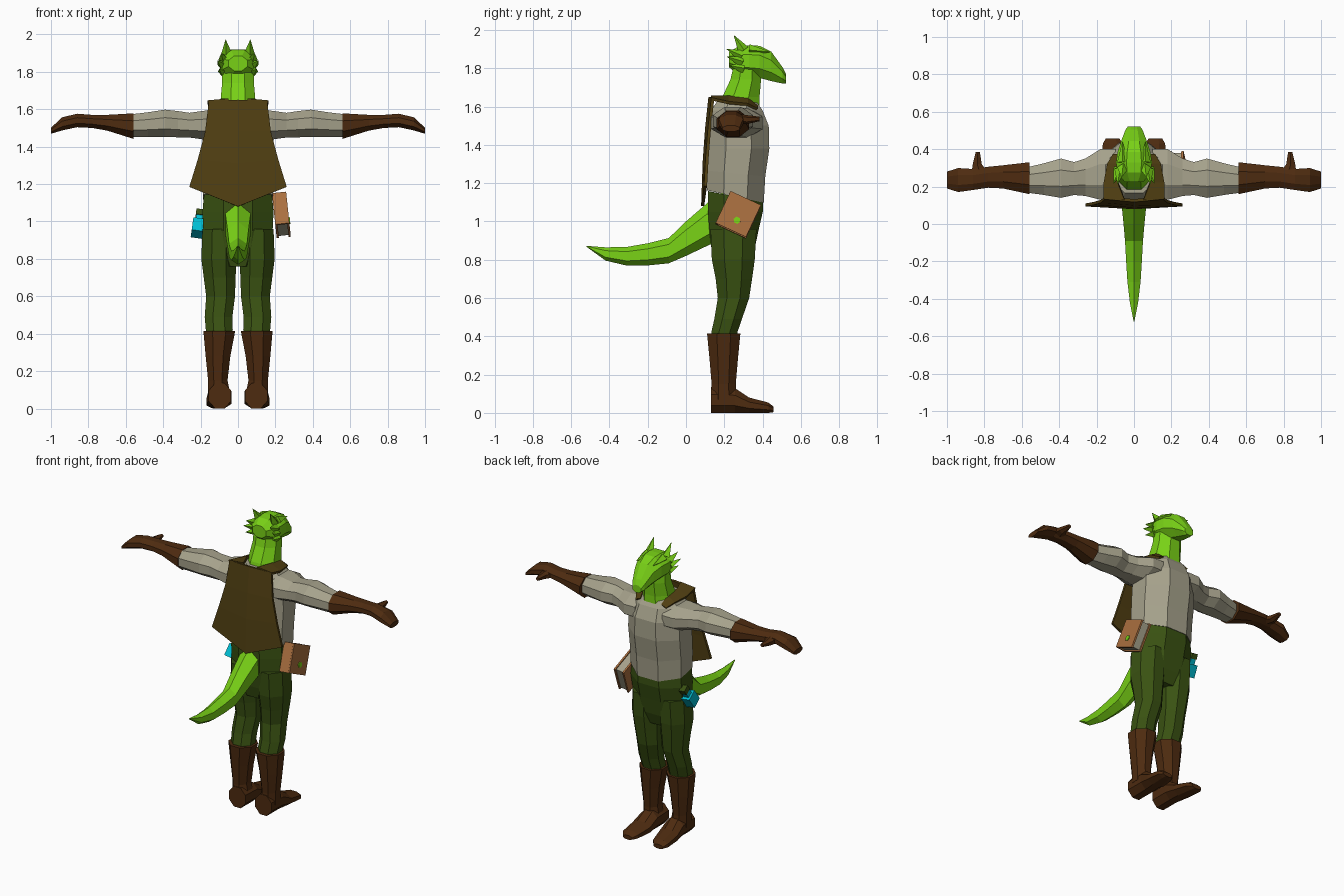
import bpy, bmesh, math
from mathutils import Vector, Matrix

if "Cube" in bpy.data.objects:
    bpy.data.objects.remove(bpy.data.objects["Cube"])

def material(name, rgb):
    m = bpy.data.materials.new(name)
    m.diffuse_color = (*rgb, 1)
    m.use_nodes = True
    m.node_tree.nodes["Principled BSDF"].inputs["Base Color"].default_value = m.diffuse_color
    return m

GREEN = material("scale green", (.19, .64, .008))
SHIRT = material("linen grey", (.38, .36, .26))
LEATHER = material("dark leather", (.075, .024, .005))
CLOTH = material("olive brown cloth", (.082, .05, .006))
TROUSER = material("forest green", (.042, .085, .006))
COVER = material("tan book cover", (.40, .16, .05))
CYAN = material("cyan glass", (0, .52, .66))

def finish(name, bm, mat, mirror=False):
    bmesh.ops.recalc_face_normals(bm, faces=bm.faces)
    me = bpy.data.meshes.new(name)
    bm.to_mesh(me)
    bm.free()
    me.materials.append(mat)
    ob = bpy.data.objects.new(name, me)
    bpy.context.collection.objects.link(ob)
    if mirror:
        ob.modifiers.new("mirror", 'MIRROR')
    return ob

def loft(name, axis, rings, mat, mirror=False, n=8, slopes=None):
    """Skin rings of (position along axis, centre u, centre v, radius u, radius v)."""
    bm = bmesh.new()
    k = 1 / math.cos(math.pi / n)
    loops = []
    for i, (p, cu, cv, ru, rv) in enumerate(rings):
        s = slopes[i] if slopes else 0
        loop = []
        for j in range(n):
            a = (j + .5) * 2 * math.pi / n
            du, dv = ru * k * math.cos(a), rv * k * math.sin(a)
            u, v, w = cu + du, cv + dv, p + s * dv
            co = {'z': (u, v, w), 'x': (w, u, v), 'y': (u, w, v)}[axis]
            loop.append(bm.verts.new(co))
        loops.append(loop)
    for a, b in zip(loops, loops[1:]):
        for j in range(n):
            bm.faces.new((a[j], a[(j + 1) % n], b[(j + 1) % n], b[j]))
    bm.faces.new(loops[0])
    bm.faces.new(loops[-1])
    return finish(name, bm, mat, mirror)

def sheet(name, rows, mat, thick, mirror=False):
    bm = bmesh.new()
    vs = [[bm.verts.new(p) for p in r] for r in rows]
    for a, b in zip(vs, vs[1:]):
        for j in range(len(a) - 1):
            bm.faces.new((a[j], a[j + 1], b[j + 1], b[j]))
    ob = finish(name, bm, mat, mirror)
    s = ob.modifiers.new("thickness", 'SOLIDIFY')
    s.thickness, s.offset = thick, 0
    return ob

def spike(name, base, tip, r, mat):
    base, tip = Vector(base), Vector(tip)
    d = tip - base
    bm = bmesh.new()
    rot = d.to_track_quat('Z', 'Y').to_matrix().to_4x4()
    bmesh.ops.create_cone(bm, cap_ends=True, segments=4, radius1=r, radius2=.001,
                          depth=d.length, matrix=Matrix.Translation((base + tip) / 2) @ rot)
    return finish(name, bm, mat, True)

def box(name, frame, centre, size, mat):
    bm = bmesh.new()
    bmesh.ops.create_cube(bm, size=1, matrix=frame @ Matrix.Translation(centre)
                          @ Matrix.Diagonal((*size, 1)))
    return finish(name, bm, mat)

# Shirt and sleeves
loft("shirt", 'z', [(1.13, 0, .258, .187, .148), (1.25, 0, .262, .19, .152),
                    (1.38, 0, .275, .192, .16), (1.5, 0, .275, .185, .157),
                    (1.58, 0, .265, .165, .135), (1.63, 0, .265, .115, .10)],
     SHIRT, slopes=[-.22, -.1, 0, 0, 0, 0])
loft("sleeve", 'x', [(.10, .27, 1.515, .13, .08), (.18, .265, 1.515, .135, .077),
                     (.26, .25, 1.515, .10, .066), (.32, .243, 1.52, .088, .07),
                     (.39, .245, 1.525, .105, .073), (.48, .24, 1.518, .085, .066),
                     (.58, .235, 1.512, .066, .06)], SHIRT, True)

# Gloves with thumb
loft("glove", 'x', [(.56, .245, 1.51, .085, .068), (.70, .252, 1.528, .062, .042),
                    (.78, .25, 1.535, .056, .035), (.86, .238, 1.54, .056, .036),
                    (.94, .235, 1.522, .064, .035), (1.0, .235, 1.485, .045, .016)],
     LEATHER, True)
loft("thumb", 'y', [(.26, .82, 1.535, .05, .024), (.32, .838, 1.532, .024, .02),
                    (.385, .835, 1.535, .011, .01)], LEATHER, True, n=6)

# Trousers
loft("trouser_hips", 'z', [(.76, 0, .24, .10, .085), (.84, 0, .245, .165, .11),
                           (.95, 0, .25, .185, .128), (1.05, 0, .258, .19, .143),
                           (1.13, 0, .258, .182, .143)], TROUSER,
     slopes=[0, 0, 0, 0, -.2])
loft("trouser_leg", 'z', [(.38, .1, .2, .065, .065), (.42, .1, .2, .072, .068),
                          (.49, .104, .22, .074, .072), (.60, .093, .248, .077, .082),
                          (.70, .098, .25, .085, .095), (.80, .102, .247, .094, .112),
                          (.96, .1, .248, .09, .12)], TROUSER, True)

# Boots
loft("boot_shaft", 'z', [(.07, .1, .197, .06, .064), (.15, .108, .197, .052, .063),
                         (.28, .107, .197, .066, .074), (.415, .1, .197, .085, .087)],
     LEATHER, True)
loft("boot_foot", 'y', [(.13, .097, .068, .06, .068), (.255, .097, .065, .062, .065),
                        (.33, .102, .04, .066, .04), (.43, .112, .027, .055, .027),
                        (.458, .115, .018, .035, .014)], LEATHER, True)

# Tail
loft("tail", 'y', [(.20, 0, 1.03, .07, .11), (.12, 0, .99, .068, .098),
                   (0, 0, .91, .056, .078), (-.09, 0, .847, .048, .057),
                   (-.2, 0, .828, .042, .05), (-.31, 0, .818, .035, .042),
                   (-.42, 0, .83, .022, .03), (-.52, 0, .87, .002, .002)], GREEN, n=6)

# Cape hanging down the back, and its shoulder flaps
rows = []
for w, y, ze, zc in ((.155, .135, 1.645, 1.65), (.175, .117, 1.48, 1.48),
                     (.215, .105, 1.33, 1.31), (.26, .097, 1.185, 1.08)):
    rows.append([(-w, y + .005, ze), (0, y - .01, zc), (w, y + .005, ze)])
sheet("cape", rows, CLOTH, .016)
sheet("cape_shoulder", [[(.05, .13, 1.65), (.16, .13, 1.64)],
                        [(.085, .22, 1.65), (.16, .22, 1.62)],
                        [(.085, .32, 1.64), (.14, .32, 1.61)],
                        [(.075, .37, 1.60), (.11, .37, 1.585)]], CLOTH, .016, True)

# Neck, skull and beak
loft("neck", 'z', [(1.58, 0, .28, .105, .105), (1.65, 0, .287, .093, .097),
                   (1.74, 0, .312, .085, .08), (1.84, 0, .32, .085, .065)], GREEN)
loft("head", 'y', [(.225, 0, 1.845, .05, .04), (.275, 0, 1.84, .09, .075),
                   (.33, 0, 1.837, .096, .083), (.385, 0, 1.833, .088, .084),
                   (.445, 0, 1.81, .068, .077), (.505, 0, 1.762, .045, .042),
                   (.522, 0, 1.745, .032, .025)], GREEN)

# Crest horns, cheek spikes and brows
for name, base, tip, r in (
        ("crest_horn", (.06, .30, 1.895), (.066, .25, 1.972), .03),
        ("upper_spike", (.075, .29, 1.865), (.088, .213, 1.90), .03),
        ("cheek_spike", (.082, .29, 1.835), (.11, .215, 1.86), .028),
        ("jaw_spike", (.08, .30, 1.80), (.10, .225, 1.815), .028),
        ("brow", (.06, .33, 1.895), (.062, .44, 1.885), .03)):
    spike(name, base, tip, r, GREEN)

# Book hung at the right hip: covers, pages, spine and emblem
frame = (Matrix.Translation((.232, .273, 1.035)) @ Matrix.Rotation(math.radians(-6), 4, 'Y')
         @ Matrix.Rotation(math.radians(-25), 4, 'X'))
for name, x in (("book_front_cover", .032), ("book_back_cover", -.032)):
    box(name, frame, (x, 0, 0), (.012, .175, .185), COVER)
box("book_spine", frame, (0, -.082, 0), (.06, .012, .185), COVER)
box("book_pages", frame, (0, 0, 0), (.053, .158, .17), SHIRT)
bm = bmesh.new()
bmesh.ops.create_cone(bm, cap_ends=True, segments=6, radius1=.019, radius2=.019, depth=.006,
                      matrix=frame @ Matrix.Translation((.040, .008, -.033))
                      @ Matrix.Rotation(math.pi / 2, 4, 'Y'))
finish("book_emblem", bm, GREEN)

# Flask at the left hip, tilted forward
frame = (Matrix.Translation((-.215, .26, .965)) @ Matrix.Rotation(math.radians(8), 4, 'Y')
         @ Matrix.Rotation(math.radians(-33), 4, 'X'))
box("flask_body", frame, (0, 0, 0), (.062, .075, .08), CYAN)
box("flask_neck", frame, (0, 0, .055), (.036, .04, .04), CYAN)
box("flask_stopper", frame, (0, 0, .09), (.042, .048, .035), TROUSER)
